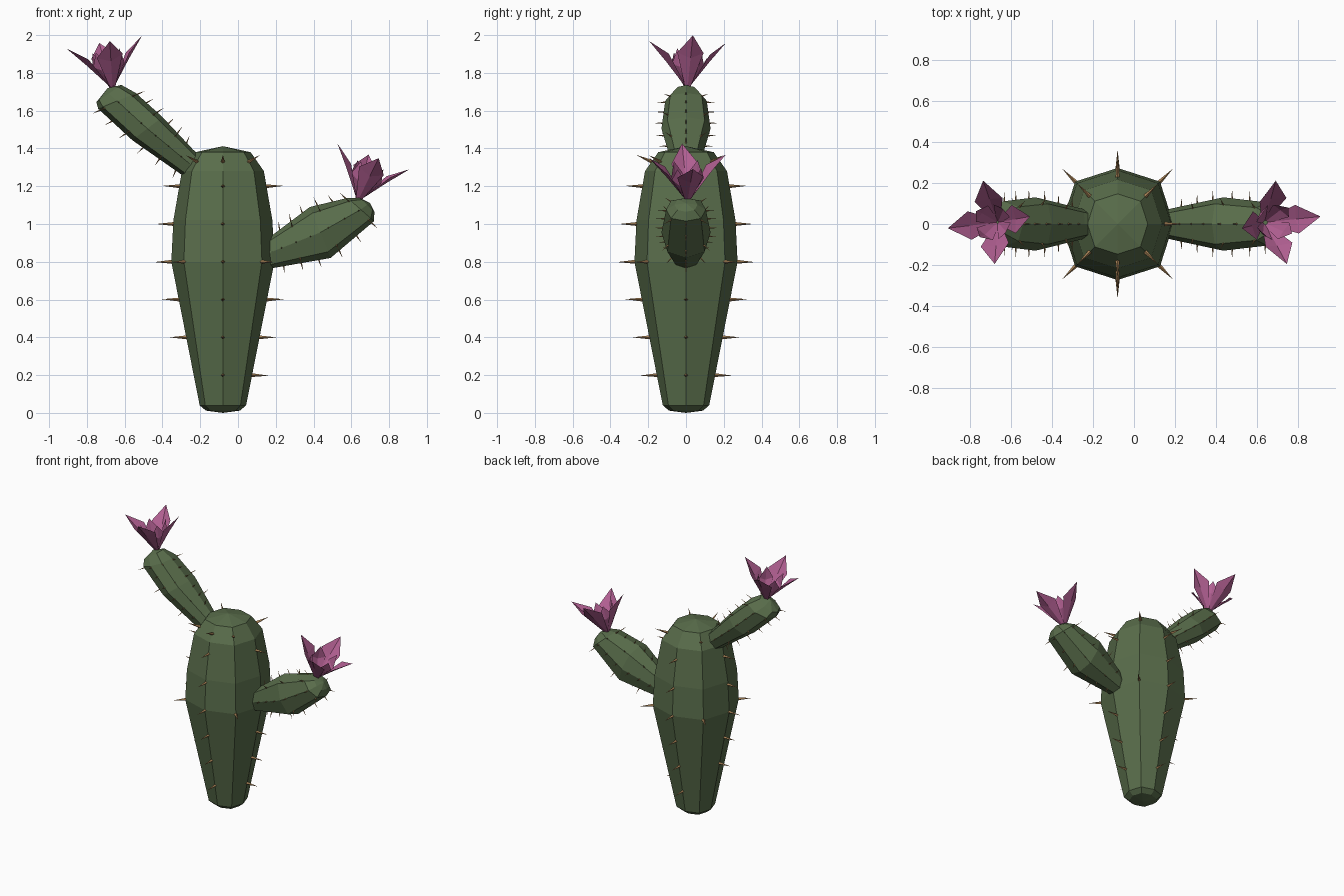
import bpy, bmesh, math
from mathutils import Vector, Matrix

if "Cube" in bpy.data.objects:
    bpy.data.objects.remove(bpy.data.objects["Cube"])


def material(name, rgb):
    m = bpy.data.materials.new(name)
    m.diffuse_color = (*rgb, 1)
    m.use_nodes = True
    m.node_tree.nodes["Principled BSDF"].inputs["Base Color"].default_value = m.diffuse_color
    return m


GREEN = material("cactus green", (0.100, 0.153, 0.070))
PINK = material("petal magenta", (0.44, 0.115, 0.285))
TAN = material("spine tan", (0.42, 0.24, 0.10))


def finish(name, bm, mat, fix=True):
    if fix:
        bmesh.ops.recalc_face_normals(bm, faces=bm.faces)
    me = bpy.data.meshes.new(name)
    bm.to_mesh(me)
    bm.free()
    me.materials.append(mat)
    ob = bpy.data.objects.new(name, me)
    bpy.context.collection.objects.link(ob)


def ring(low, high, w):
    """Eight points: low/high are the (x, z) silhouette ends, w the half width in y."""
    a, b = Vector((low[0], 0, low[1])), Vector((high[0], 0, high[1]))
    c, u, v = (a + b) / 2, (b - a) / 2, Vector((0, w, 0))
    pts = []
    for k in range(8):
        t, s = k * math.pi / 4, 1.07 if k % 2 else 1.0
        pts.append(c + (u * math.cos(t) + v * math.sin(t)) * s)
    return pts


def loft(name, rings, start, end):
    bm = bmesh.new()
    loops = [[bm.verts.new(p) for p in r] for r in rings]
    for r0, r1 in zip(loops, loops[1:]):
        for k in range(8):
            j = (k + 1) % 8
            bm.faces.new((r0[k], r0[j], r1[j], r1[k]))
    for loop, tip in ((loops[0], start), (loops[-1], end)):
        v = bm.verts.new(tip)
        for k in range(8):
            bm.faces.new((loop[k], loop[(k + 1) % 8], v))
    finish(name, bm, GREEN)


def spine(bm, base, direction, length, radius):
    d = direction.normalized()
    m = Matrix.Translation(base + d * (length / 2 - 0.01)) @ d.to_track_quat('Z', 'Y').to_matrix().to_4x4()
    bmesh.ops.create_cone(bm, cap_ends=True, segments=4, radius1=radius, radius2=0,
                          depth=length, matrix=m)


def mid(r):
    return sum(r, Vector()) / 8


# Trunk: octagonal barrel, widest at z = 0.8
CX = -0.08
profile = [(0.09, 0.012), (0.123, 0.04), (0.273, 0.80), (0.262, 1.02), (0.217, 1.28), (0.147, 1.38)]
trunk = [ring((CX - r, z), (CX + r, z), r) for r, z in profile]
loft("trunk", trunk, (CX, 0, 0), (CX, 0, 1.412))

# Trunk spines: on the ribs at regular heights
bm = bmesh.new()
for i, z in enumerate((0.2, 0.4, 0.6, 0.8, 1.0, 1.2, 1.33)):
    for k in range(8):
        if (k % 2 == 1) != (z in (0.8, 1.33)) and k % 2 == 1:
            continue
        if z == 1.33 and k % 2 == 0 and k != 6:
            continue
        if (z == 0.2 and k == 4) or (z == 1.0 and k == 0):
            continue
        for r0, r1 in zip(trunk, trunk[1:]):
            if r0[0].z <= z < r1[0].z:
                p = r0[k].lerp(r1[k], (z - r0[0].z) / (r1[0].z - r0[0].z))
                out = p - Vector((CX, 0, z))
                out.z = 0.08 if z > 1.3 else 0.005 * (i % 3 - 1)
                spine(bm, p, out, 0.10, 0.011)
finish("trunk_spines", bm, TAN)

# Arms: octagonal clubs leaning out of the trunk
arms = {
    "right": ([ring((0.10, 0.752), (0.10, 0.88), 0.05),
               ring((0.18, 0.766), (0.18, 0.94), 0.075),
               ring((0.49, 0.82), (0.38, 1.09), 0.13),
               ring((0.72, 1.015), (0.58, 1.138), 0.105),
               ring((0.722, 1.065), (0.645, 1.138), 0.06)], (0.70, 0, 1.11)),
    "left": ([ring((-0.17, 1.18), (-0.14, 1.30), 0.05),
              ring((-0.273, 1.243), (-0.24, 1.396), 0.075),
              ring((-0.56, 1.444), (-0.40, 1.566), 0.13),
              ring((-0.74, 1.61), (-0.54, 1.693), 0.11),
              ring((-0.75, 1.645), (-0.617, 1.736), 0.06)], (-0.69, 0, 1.72)),
}
for side, (rings, tip) in arms.items():
    loft(side + "_arm", rings, mid(rings[0]), tip)
    bm = bmesh.new()
    for k in range(8):
        for s in (1.2, 1.5, 1.8, 2.2, 2.6, 2.95):
            if k % 2 and s not in (1.5, 2.2, 2.95):
                continue
            i = int(s)
            p = rings[i][k].lerp(rings[i + 1][k], s - i)
            c = mid(rings[i]).lerp(mid(rings[i + 1]), s - i)
            spine(bm, p, p - c, 0.055, 0.005)
    finish(side + "_arm_spines", bm, TAN)


# Flowers: four long spreading petals and four shorter upright ones
def flower(name, base, tilt):
    bm = bmesh.new()
    place = Matrix.Translation(base) @ Matrix.Rotation(tilt, 4, 'Y')
    outer = ((0.01, 0.0, 0.015), (0.115, 0.135, 0.0), (0.11, 0.165, 0.07), (0.205, 0.242, 0.0))
    inner = ((0.005, 0.0, 0.012), (0.075, 0.10, 0.0), (0.07, 0.12, 0.05), (0.09, 0.195, 0.0))
    for shape, turn in ((outer, 8), (inner, 53)):
        (rb, hb, wb), (rm, hm, _), (re, he, we), (rt, ht, _) = shape
        for q in range(4):
            m = place @ Matrix.Rotation(math.radians(turn + 90 * q), 4, 'Z')
            b, c, t = (bm.verts.new(m @ Vector(p)) for p in ((rb, 0, hb), (rm, 0, hm), (rt, 0, ht)))
            for s in (-1, 1):
                e0 = bm.verts.new(m @ Vector((rb, s * wb, hb)))
                e1 = bm.verts.new(m @ Vector((re, s * we, he)))
                for f in ((b, e0, e1, c), (c, e1, t)):
                    bm.faces.new(f if s < 0 else f[::-1])
    finish(name, bm, PINK, fix=False)


flower("left_flower", (-0.665, 0.008, 1.725), math.radians(-10))
flower("right_flower", (0.637, 0.008, 1.13), math.radians(19.5))
